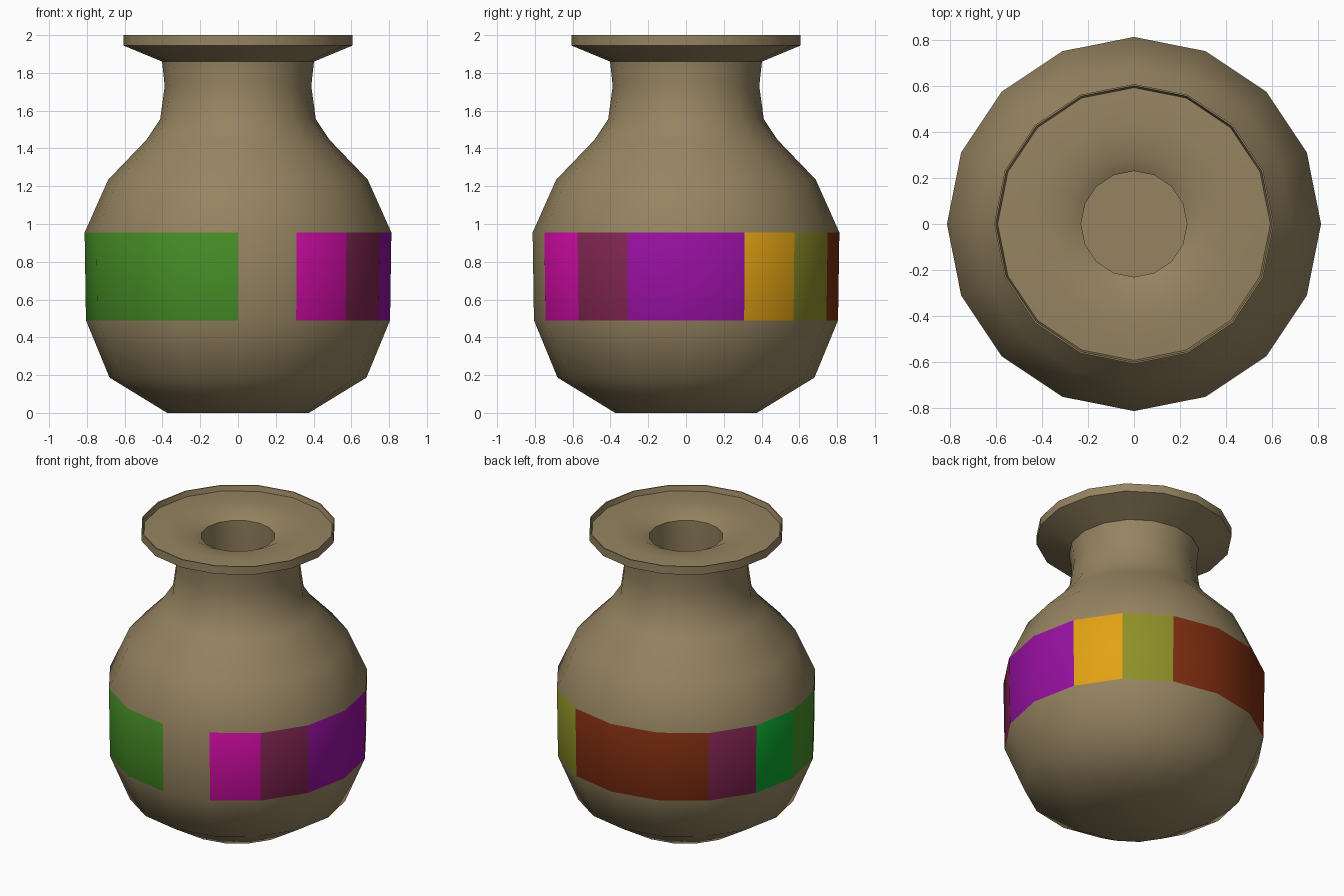
import bpy, bmesh, math

if "Cube" in bpy.data.objects:
    bpy.data.objects.remove(bpy.data.objects["Cube"])

SIDES = 16


def srgb(r, g, b):
    def lin(c):
        c /= 255
        return c / 12.92 if c <= 0.04045 else ((c + 0.055) / 1.055) ** 2.4
    return (lin(r), lin(g), lin(b), 1.0)


# Materials: clay first, then the painted band colours
palette = [
    ("clay", (150, 132, 97)), ("leaf_green", (70, 142, 38)),
    ("magenta", (208, 12, 165)), ("plum", (130, 37, 82)),
    ("purple", (152, 16, 162)), ("amber", (226, 162, 20)),
    ("olive", (143, 143, 40)), ("rust_brown", (128, 46, 16)),
    ("bright_green", (12, 165, 45)),
]
names = [n for n, _ in palette]

# Outline (radius, height): outside from foot to rim, then dished mouth and throat
profile = [
    (0.375, 0), (0.68, 0.187), (0.805, 0.49), (0.812, 0.955), (0.687, 1.235),
    (0.485, 1.445), (0.412, 1.555), (0.388, 1.73), (0.402, 1.86),
    (0.607, 1.945), (0.607, 2.0),
    (0.600, 2.0), (0.592, 1.965), (0.44, 1.975), (0.30, 1.965),
    (0.23, 1.93), (0.235, 1.75), (0.26, 1.5),
]
BAND_ROW = 2

# Band patches: (colour, number of sides), counter-clockwise from the front
patches = [("clay", 1), ("magenta", 1), ("plum", 1), ("purple", 2), ("amber", 1),
           ("olive", 1), ("rust_brown", 3), ("plum", 1), ("bright_green", 1),
           ("leaf_green", 4)]
band = [names.index(c) for c, n in patches for _ in range(n)]

# Vase body, turned around the z axis
bm = bmesh.new()
rings = []
for r, z in profile:
    ring = []
    for k in range(SIDES):
        a = 2 * math.pi * k / SIDES - math.pi / 2
        ring.append(bm.verts.new((r * math.cos(a), r * math.sin(a), z)))
    rings.append(ring)
for row, (lo, hi) in enumerate(zip(rings, rings[1:])):
    for k in range(SIDES):
        j = (k + 1) % SIDES
        face = bm.faces.new((lo[k], lo[j], hi[j], hi[k]))
        if row == BAND_ROW:
            face.material_index = band[k]

# Foot and inner floor
bm.faces.new(rings[0][::-1])
bm.faces.new(rings[-1])

mesh = bpy.data.meshes.new("vase")
bm.to_mesh(mesh)
bm.free()
for name, rgb in palette:
    mat = bpy.data.materials.new(name)
    mat.diffuse_color = srgb(*rgb)
    mat.use_nodes = True
    mat.node_tree.nodes["Principled BSDF"].inputs["Base Color"].default_value = mat.diffuse_color
    mesh.materials.append(mat)
vase = bpy.data.objects.new("vase", mesh)
bpy.context.collection.objects.link(vase)

bpy.context.view_layer.objects.active = vase
vase.select_set(True)
bpy.ops.object.shade_smooth_by_angle(angle=math.radians(50))
